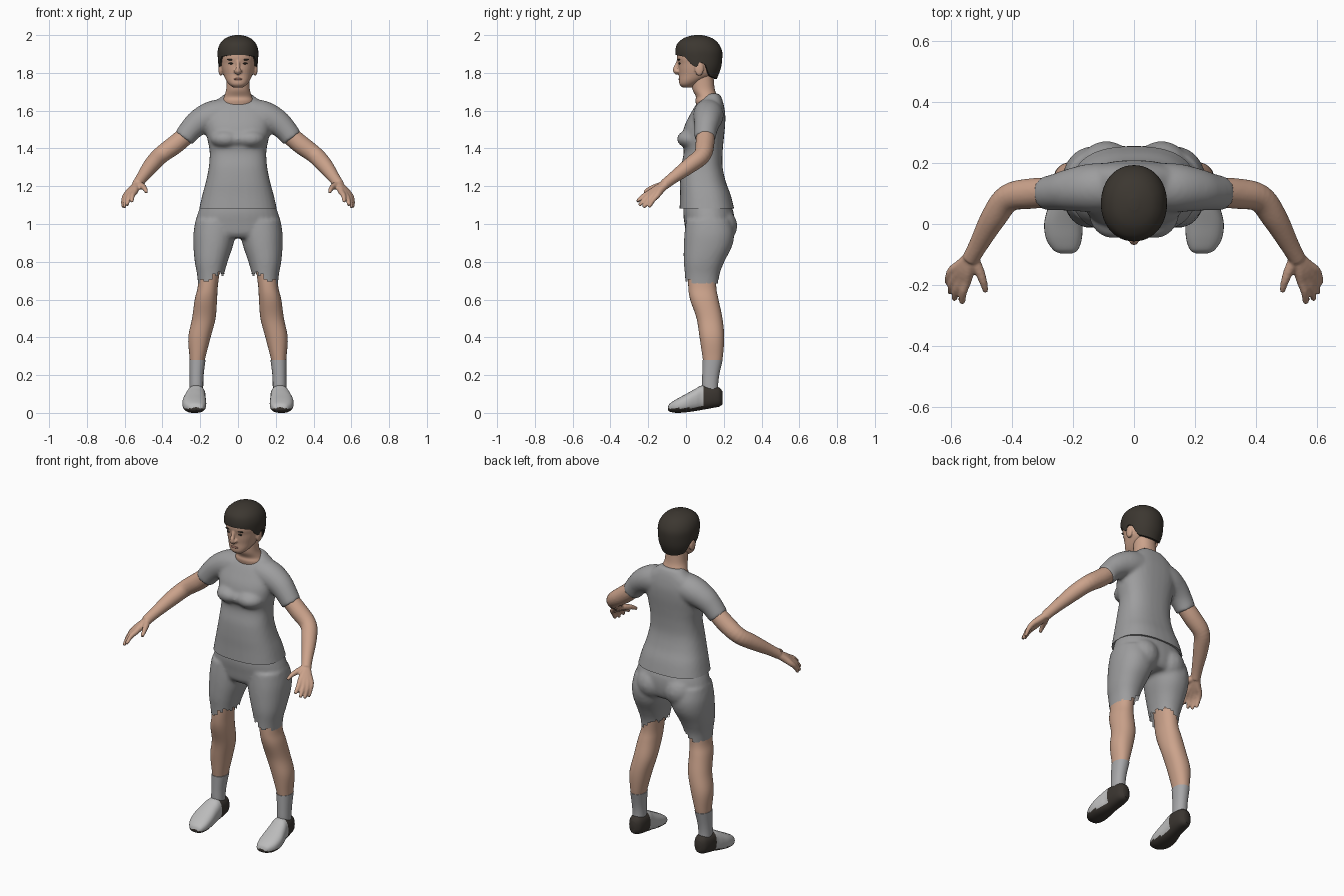
import bpy, bmesh, math
from mathutils import Vector, Matrix

if "Cube" in bpy.data.objects:
    bpy.data.objects.remove(bpy.data.objects["Cube"])


def material(name, rgb):
    m = bpy.data.materials.new(name)
    m.diffuse_color = (*rgb, 1)
    m.use_nodes = True
    m.node_tree.nodes["Principled BSDF"].inputs["Base Color"].default_value = m.diffuse_color
    return m


SKIN = material("skin", (0.60, 0.365, 0.26))
HAIR = material("dark hair", (0.045, 0.038, 0.03))
CLOTH = material("grey cloth", (0.34, 0.34, 0.345))
SOCK = material("sock grey", (0.39, 0.39, 0.40))
SHOE = material("light shoe", (0.50, 0.50, 0.50))
SOLE = material("dark sole", (0.043, 0.036, 0.03))
LIP = material("lips", (0.36, 0.17, 0.13))


def spline(rows, n=5):
    """Catmull-Rom through rows of numbers."""
    out, last = [], len(rows) - 1
    for i in range(last):
        a, b, c, d = rows[max(i - 1, 0)], rows[i], rows[i + 1], rows[min(i + 2, last)]
        for k in range(n):
            t = k / n
            out.append([0.5 * (2 * q + (r - p) * t + (2 * p - 5 * q + 4 * r - s) * t * t
                               + (3 * q - p - 3 * r + s) * t ** 3)
                        for p, q, r, s in zip(a, b, c, d)])
    return out + [list(rows[-1])]


def unit_ring(seg, p):
    """Superellipse outline; starts at the front."""
    for i in range(seg):
        a = math.tau * i / seg
        s, c = math.sin(a), -math.cos(a)
        yield (math.copysign(abs(s) ** (2 / p), s), math.copysign(abs(c) ** (2 / p), c))


def skin_rings(bm, rings):
    vs = [[bm.verts.new(v) for v in r] for r in rings]
    n = len(vs[0])
    for a, b in zip(vs, vs[1:]):
        for i in range(n):
            bm.faces.new((a[i], a[(i + 1) % n], b[(i + 1) % n], b[i]))
    bm.faces.new(vs[0][::-1])
    bm.faces.new(vs[-1])


def loft(bm, rows, p=2.2, seg=32):
    """Upright loft; rows are z, front y, back y, half width, centre x."""
    rows = [r if len(r) == 5 else (*r, 0) for r in rows]
    skin_rings(bm, [[(cx + u * rx, (f + b) / 2 + v * (b - f) / 2, z) for u, v in unit_ring(seg, p)]
                    for z, f, b, rx, cx in spline(rows)])


def tube(bm, rows, seg=14):
    """Round tube; rows are x, y, z, radius."""
    pts, rings = spline(rows), []
    for i, (x, y, z, r) in enumerate(pts):
        d = Vector(pts[min(i + 1, len(pts) - 1)][:3]) - Vector(pts[max(i - 1, 0)][:3])
        q = d.to_track_quat('Z', 'Y')
        rings.append([Vector((x, y, z)) + q @ Vector((u * r, v * r, 0)) for u, v in unit_ring(seg, 2)])
    skin_rings(bm, rings)


def blob(bm, c, r):
    bmesh.ops.create_uvsphere(bm, u_segments=20, v_segments=12, radius=1,
                              matrix=Matrix.Translation(c) @ Matrix.Diagonal((*r, 1)))


def finish(name, bm, mats, voxel=0, smooth=0, mirror=False):
    """Make the object; optionally fuse, smooth and mirror its shells."""
    bmesh.ops.recalc_face_normals(bm, faces=bm.faces)
    me = bpy.data.meshes.new(name)
    bm.to_mesh(me)
    bm.free()
    for m in mats:
        me.materials.append(m)
    ob = bpy.data.objects.new(name, me)
    bpy.context.collection.objects.link(ob)
    if voxel:
        mod = ob.modifiers.new("fuse", 'REMESH')
        mod.mode, mod.voxel_size = 'VOXEL', voxel
        mod = ob.modifiers.new("soften", 'SMOOTH')
        mod.factor, mod.iterations = 0.5, smooth
    if mirror:
        mod = ob.modifiers.new("mirror", 'MIRROR')
        mod.use_mirror_merge = False
    bpy.context.view_layer.update()
    dg = bpy.context.evaluated_depsgraph_get()
    done = bpy.data.meshes.new_from_object(ob.evaluated_get(dg))
    ob.modifiers.clear()
    ob.data = done
    if not done.materials:
        for m in mats:
            done.materials.append(m)
    return ob


def edit(ob, fn):
    bm = bmesh.new()
    bm.from_mesh(ob.data)
    fn(bm)
    bm.to_mesh(ob.data)
    bm.free()


# Shirt: torso, chest and sleeves fused, cut flat at the hem
bm = bmesh.new()
loft(bm, [(1.05, -.035, .262, .213), (1.15, -.032, .238, .19), (1.22, -.032, .212, .171),
          (1.3, -.027, .194, .155), (1.38, -.012, .194, .15), (1.45, -.022, .2, .162),
          (1.52, -.008, .207, .172), (1.58, .022, .208, .17), (1.63, .052, .2, .145),
          (1.665, .085, .19, .1), (1.69, .1, .178, .07)], p=2.5)
for s in (-1, 1):
    blob(bm, (s * .065, .03, 1.45), (.082, .078, .052))
    tube(bm, [(s * .07, .12, 1.585, .08), (s * .14, .118, 1.57, .08), (s * .205, .112, 1.54, .07),
              (s * .25, .105, 1.5, .061), (s * .288, .1, 1.452, .056)], 24)
blob(bm, (0, .03, 1.45), (.1, .07, .045))
shirt = finish("shirt", bm, [CLOTH], .01, 5)


def cut_hem(bm):
    geom = bm.verts[:] + bm.edges[:] + bm.faces[:]
    res = bmesh.ops.bisect_plane(bm, geom=geom, plane_co=(0, 0, 1.083), plane_no=(0, 0, 1), clear_inner=True)
    bmesh.ops.holes_fill(bm, edges=[e for e in bm.edges if e.is_boundary], sides=0)


edit(shirt, cut_hem)

# Shorts: pelvis, seat and thighs fused, with a ragged hem
bm = bmesh.new()
loft(bm, [(.925, .02, .225, .19), (.95, 0, .245, .226), (1.0, -.008, .255, .228),
          (1.06, -.015, .252, .212), (1.12, -.01, .23, .19)])
for s in (-1, 1):
    blob(bm, (s * .09, .165, .99), (.1, .107, .1))
    loft(bm, [(.6, .0, .17, .062, s * .145), (.72, -.005, .175, .07, s * .145),
              (.8, -.012, .203, .087, s * .142), (.88, -.012, .243, .104, s * .132),
              (.95, -.008, .255, .112, s * .124), (1.02, 0, .24, .11, s * .115)])
shorts = finish("shorts", bm, [CLOTH], .01, 4)


def rag_hem(bm):
    def hem(c):
        a = math.atan2(c.y - .085, abs(c.x) - .145)
        return .69 + (.035 if abs(c.x) < .135 else 0) + .02 * ((a * 1.6 + .3) % 1) * (c.y < .03 or abs(c.x) < .16)
    drop = [f for f in bm.faces if f.calc_center_median().z < hem(f.calc_center_median())]
    bmesh.ops.delete(bm, geom=drop, context='FACES')


edit(shorts, rag_hem)

# Legs and socks
bm = bmesh.new()
loft(bm, [(.25, .095, .185, .036, .217), (.3, .087, .195, .043, .214), (.4, .072, .202, .059, .204),
          (.5, .056, .193, .062, .181), (.6, .022, .172, .059, .17), (.67, .012, .16, .053, .16),
          (.78, .012, .165, .058, .15)])
finish("legs", bm, [SKIN], mirror=True)
bm = bmesh.new()
loft(bm, [(.09, .09, .175, .036, .22), (.14, .085, .17, .036, .22), (.2, .086, .176, .037, .219),
          (.28, .087, .194, .043, .215)])
finish("socks", bm, [SOCK], mirror=True)

# Shoes: lofted from toe to heel; rows are y, bottom z, top z, half width, centre x
bm = bmesh.new()
shoe = [(-.096, .014, .03, .02, .222), (-.085, .006, .05, .04, .224), (-.05, 0, .073, .058, .229),
        (0, .003, .1, .063, .231), (.05, .01, .128, .056, .227), (.085, .016, .145, .05, .222),
        (.14, .026, .142, .047, .219), (.175, .033, .135, .038, .218), (.192, .045, .115, .02, .218)]
skin_rings(bm, [[(cx + u * rx, y, (lo + hi) / 2 + v * (hi - lo) / 2) for u, v in unit_ring(28, 2.5)]
                for y, lo, hi, rx, cx in spline(shoe, 6)])
bmesh.ops.recalc_face_normals(bm, faces=bm.faces)
for f in bm.faces:
    c = f.calc_center_median()
    f.material_index = int(c.y > .09 or c.z < .024 + .12 * max(c.y, 0) or f.normal.z < -.6)
finish("shoes", bm, [SHOE, SOLE], mirror=True)

# Arms with hands, fused
bm = bmesh.new()
tube(bm, [(.25, .104, 1.49, .048), (.33, .1, 1.423, .05), (.41, .085, 1.363, .046), (.46, .02, 1.31, .042),
          (.51, -.07, 1.243, .031), (.535, -.115, 1.208, .028)], 20)
for knuckle, tip in [((.548, -.188, 1.168), (.562, -.26, 1.118)), ((.566, -.182, 1.16), (.588, -.248, 1.098)),
                     ((.582, -.17, 1.155), (.602, -.225, 1.087)), ((.594, -.152, 1.152), (.609, -.196, 1.088))]:
    k, t = Vector(knuckle), Vector(tip)
    tube(bm, [(.53, -.1, 1.215, .02), (*Vector((.535, -.115, 1.208)).lerp(k, .5), .02), (*k, .016),
              (*(k.lerp(t, .5) + Vector((.004, 0, .006))), .013), (*t, .009)])
tube(bm, [(.53, -.11, 1.21, .02), (.508, -.15, 1.2, .017), (.493, -.19, 1.187, .013), (.485, -.222, 1.168, .009)])
finish("arms", bm, [SKIN], .006, 2, True)

# Neck
bm = bmesh.new()
loft(bm, [(1.61, .06, .18, .085), (1.65, .05, .172, .082), (1.675, .052, .165, .073),
          (1.71, .035, .153, .063), (1.75, .03, .148, .06), (1.8, .03, .145, .06)])
finish("neck", bm, [SKIN])

# Head with nose and ears, fused
bm = bmesh.new()
loft(bm, [(1.722, -.018, .03, .024), (1.738, -.034, .055, .046), (1.76, -.037, .095, .063),
          (1.79, -.037, .15, .077), (1.82, -.04, .17, .086), (1.85, -.042, .175, .091),
          (1.88, -.049, .178, .094), (1.92, -.045, .172, .09), (1.96, -.02, .145, .068)])
tube(bm, [(0, -.04, 1.87, .008), (0, -.049, 1.84, .01), (0, -.057, 1.815, .014), (0, -.042, 1.799, .014)])
for s in (-1, 1):
    blob(bm, (s * .092, .07, 1.822), (.012, .024, .038))
    blob(bm, (s * .014, -.046, 1.808), (.009, .012, .009))
finish("head", bm, [SKIN], .005, 2)

# Eyes, brows and mouth
bm = bmesh.new()
for s in (-1, 1):
    blob(bm, (s * .036, -.034, 1.85), (.014, .006, .005))
    blob(bm, (s * .038, -.037, 1.87), (.021, .007, .004))
finish("eyes_and_brows", bm, [HAIR])
bm = bmesh.new()
blob(bm, (0, -.034, 1.767), (.024, .007, .006))
finish("mouth", bm, [LIP])

# Hair cap whose lower edge rises over the forehead and ears
cap = spline([(1.75, .03, .155, .068), (1.79, -.01, .172, .088), (1.83, -.04, .186, .102), (1.88, -.054, .192, .107),
              (1.92, -.056, .19, .107), (1.955, -.046, .172, .095), (1.98, -.018, .145, .072),
              (1.993, .012, .115, .045), (2.0, .045, .085, .015)], 6)
edge = [(-1, 1.895), (-.6, 1.885), (-.35, 1.84), (-.15, 1.83), (0, 1.855), (.25, 1.85), (.45, 1.785), (1, 1.768)]


def lookup(rows, x):
    for a, b in zip(rows, rows[1:]):
        if x <= b[0]:
            t = max(0, (x - a[0]) / (b[0] - a[0]))
            return [p + (q - p) * t for p, q in zip(a, b)]
    return rows[-1]


bm = bmesh.new()
rings = []
for k in range(-1, 25):
    t, ring = math.sin(max(k, 0) / 24 * math.pi / 2), []
    for u, v in unit_ring(48, 2.1):
        low = lookup(edge, v)[1]
        z, f, b, rx = lookup(cap, low + (2.0 - low) * t)
        g = .84 if k < 0 else 1
        ring.append((u * rx * g, (f + b) / 2 + v * g * (b - f) / 2, z))
    rings.append(ring)
skin_rings(bm, rings)
bmesh.ops.delete(bm, geom=[f for f in bm.faces if len(f.verts) > 4 and f.calc_center_median().z < 1.95], context='FACES')
finish("hair", bm, [HAIR])

# Smooth shading with sharp hems
for ob in bpy.context.scene.objects:
    ob.select_set(True)
    bpy.context.view_layer.objects.active = ob
bpy.ops.object.shade_smooth_by_angle(angle=math.radians(45))
